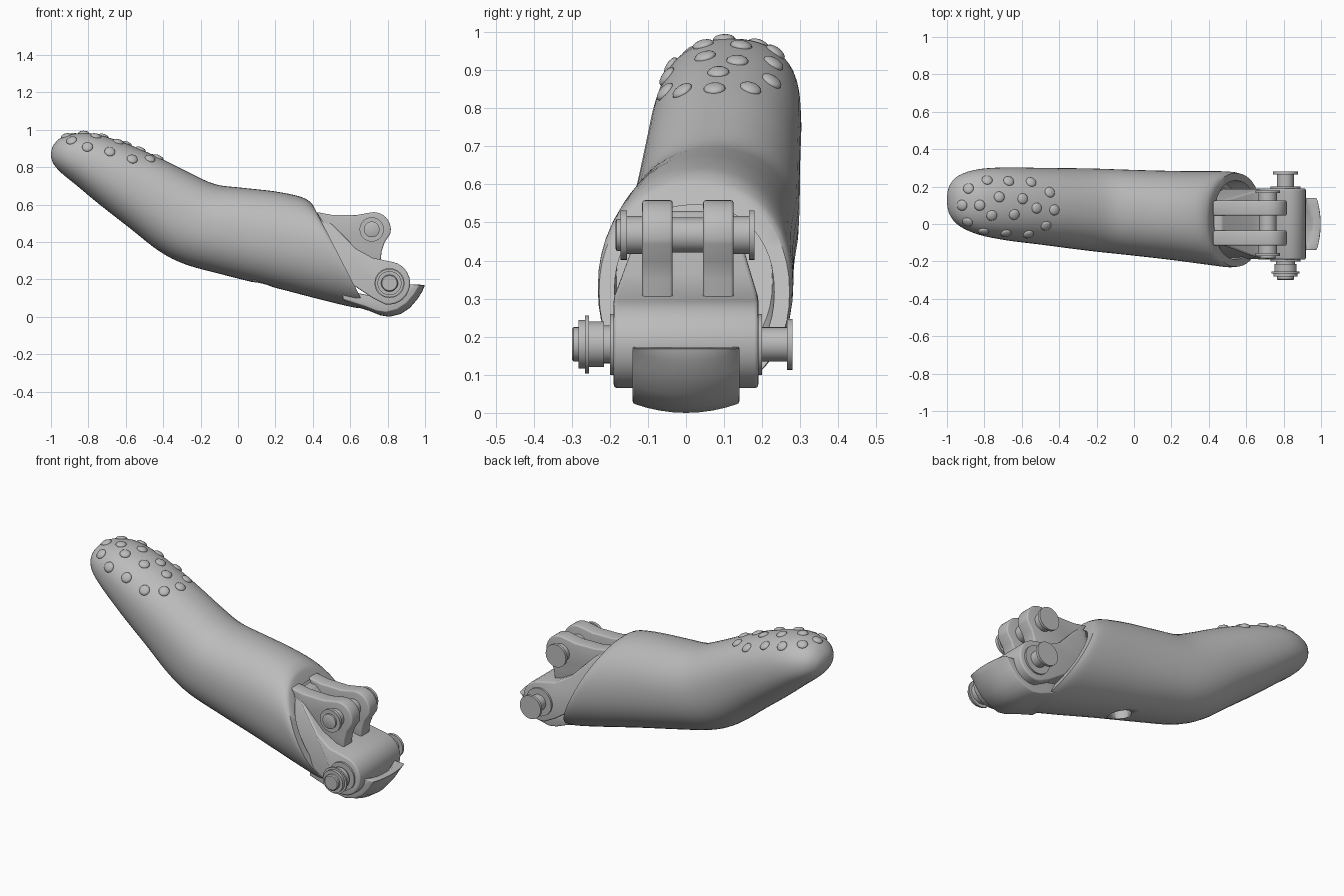
import bpy, bmesh, math
from mathutils import Vector
from mathutils.bvhtree import BVHTree

cube = bpy.data.objects.get("Cube")
if cube:
    bpy.data.objects.remove(cube)

grey = bpy.data.materials.new("plain_grey")
grey.use_nodes = True
COLOUR = (0.5, 0.5, 0.5, 1)
grey.diffuse_color = COLOUR
grey.node_tree.nodes["Principled BSDF"].inputs["Base Color"].default_value = COLOUR


def finish(name, bm, angle=35, bevel=0):
    bmesh.ops.recalc_face_normals(bm, faces=bm.faces[:])
    mesh = bpy.data.meshes.new(name)
    bm.to_mesh(mesh)
    bm.free()
    mesh.materials.append(grey)
    ob = bpy.data.objects.new(name, mesh)
    bpy.context.collection.objects.link(ob)
    bpy.ops.object.select_all(action='DESELECT')
    ob.select_set(True)
    bpy.context.view_layer.objects.active = ob
    if bevel:
        mod = ob.modifiers.new("soft_edges", 'BEVEL')
        mod.width, mod.segments, mod.limit_method = bevel, 3, 'ANGLE'
        mod.angle_limit = math.radians(40)
        bpy.ops.object.modifier_apply(modifier=mod.name)
    bpy.ops.object.shade_smooth_by_angle(angle=math.radians(angle))
    return ob


def loft(bm, rings):
    """Skin closed loops of equal length and cap both ends."""
    loops = [[bm.verts.new(p) for p in ring] for ring in rings]
    n = len(loops[0])
    for a, b in zip(loops, loops[1:]):
        for i in range(n):
            j = (i + 1) % n
            bm.faces.new((a[i], a[j], b[j], b[i]))
    bm.faces.new(loops[0])
    bm.faces.new(loops[-1])


def slab(name, profile, ys, warp=None, bevel=0.01):
    """Side profile swept across y, optionally warped."""
    warp = warp or (lambda x, y, z: (x, y, z))
    bm = bmesh.new()
    loft(bm, [[warp(x, y, z) for x, z in profile] for y in ys])
    return finish(name, bm, bevel=bevel)


def turned(name, cx, cz, steps, segs=32):
    """Turned pin along y from (y, radius) steps."""
    bm = bmesh.new()
    loft(bm, [[(cx + r * math.cos(k * math.tau / segs), y,
                cz + r * math.sin(k * math.tau / segs)) for k in range(segs)]
              for y, r in steps])
    return finish(name, bm)


def arc(cx, cz, r, start, end, n=14):
    angles = [math.radians(start + (end - start) * k / n) for k in range(n + 1)]
    return [(cx + r * math.cos(a), cz + r * math.sin(a)) for a in angles]


# Finger shell: top x, top z, bottom x, bottom z, half width
STATIONS = [
    (-1.0, .875, -1.0, .855, .02), (-.985, .92, -.985, .815, .08),
    (-.93, .965, -.94, .765, .135), (-.80, .982, -.86, .70, .175),
    (-.62, .935, -.74, .60, .195), (-.42, .85, -.58, .475, .205),
    (-.25, .765, -.42, .35, .215), (-.12, .708, -.28, .28, .222),
    (.02, .69, -.08, .225, .228), (.2, .67, .2, .155, .238),
    (.33, .643, .45, .09, .25), (.385, .615, .62, .05, .256),
    (.405, .59, .685, .045, .25)]


def smooth_stations(rows, sub=4):
    rows = [Vector(r) for r in rows]
    out = []
    for i in range(len(rows) - 1):
        p0, p1 = rows[max(i - 1, 0)], rows[i]
        p2, p3 = rows[i + 1], rows[min(i + 2, len(rows) - 1)]
        for k in range(sub):
            t = k / sub
            out.append(p1 + .5 * t * ((p2 - p0) + t * (
                (2 * p0 - 5 * p1 + 4 * p2 - p3) + t * (3 * (p1 - p2) + p3 - p0))))
    return out + [rows[-1]]


def section(row, scale=1, push=0, segs=48):
    tx, tz, bx, bz, w = row
    mid = Vector(((tx + bx) / 2, 0, (tz + bz) / 2))
    up = Vector(((tx - bx) / 2, 0, (tz - bz) / 2))
    mid.y = .06 - .07 * mid.x
    mid += Vector((-.96, 0, .27)) * push
    ring = []
    for k in range(segs):
        a = k * math.tau / segs
        c, s = (math.copysign(abs(f) ** .92, f) for f in (math.cos(a), math.sin(a)))
        ring.append(mid + up * s * scale + Vector((0, w * c * scale, 0)))
    return ring


rows = smooth_stations(STATIONS)
bm = bmesh.new()
# The last two rings form the rim and the shallow socket
loft(bm, [section(r) for r in rows] +
     [section(rows[-1], .84), section(rows[-1], .82, .1)])
shell = finish("finger_shell", bm)

# Drain hole under the shell
bm = bmesh.new()
bmesh.ops.create_cone(bm, cap_ends=True, segments=32, radius1=.06, radius2=.06, depth=.16)
bmesh.ops.translate(bm, verts=bm.verts[:], vec=(.13, .04, .17))
cutter = finish("hole_cutter", bm)
cutter.hide_render = True
bpy.context.view_layer.objects.active = shell
cut = shell.modifiers.new("hole", 'BOOLEAN')
cut.object, cut.operation, cut.solver = cutter, 'DIFFERENCE', 'EXACT'
bpy.ops.object.modifier_apply(modifier=cut.name)
bpy.data.objects.remove(cutter)

# Grip bumps seated on the fingertip
BUMPS = [(-.92, .10), (-.885, .19), (-.785, .235), (-.67, .23), (-.55, .225), (-.45, .17),
         (-.825, .10), (-.72, .145), (-.595, .135), (-.52, .085), (-.425, .075), (-.76, .045),
         (-.64, .05), (-.47, -.01), (-.89, .01), (-.805, -.04), (-.685, -.05), (-.565, -.055)]
tree = BVHTree.FromPolygons([v.co for v in shell.data.vertices],
                            [p.vertices for p in shell.data.polygons])
bm = bmesh.new()
for x, y in BUMPS:
    hit, normal, _, _ = tree.ray_cast(Vector((x, y, 2)), Vector((0, 0, -1)))
    if hit is None:
        continue
    made = bmesh.ops.create_uvsphere(bm, u_segments=16, v_segments=8, radius=1)["verts"]
    turn = normal.to_track_quat('Z', 'Y')
    for v in made:
        v.co = hit + turn @ Vector((v.co.x * .029, v.co.y * .029, v.co.z * .013))
finish("grip_bumps", bm, angle=60)

# Knuckle link in the socket, narrowing towards its top


def narrow(x, y, z):
    k = 1 - .4 * max(0, min(1, (z - .3) / .23))
    return x, y * k + .02 * (1 - k), z


link = [(.42, .53), (.47, .53), (.63, .365), (.72, .315)]
link += arc(.805, .18, .115, 80, -100) + [(.72, .1), (.45, .28)]
slab("knuckle_link", link, (-.19, .19), narrow)

# Twin lugs that carry the upper pin
lug = [(.42, .56), (.5, .545), (.63, .543)] + arc(.725, .467, .092, 105, -15)
lug += [(.785, .4), (.768, .35), (.76, .28), (.5, .42)]
for side, y in (("right", -.115), ("left", .045)):
    slab(side + "_lug", lug, (y, y + .08), bevel=.008)

# Curved stop under the link


def barrel(x, y, z):
    k = (y / .14) ** 2
    return x - .02 * k, y, z + .025 * k * (z < .165)


stop = [(.58, .07), (.7, .032), (.76, .008), (.81, .0), (.87, .015), (.92, .048),
        (.96, .095), (.985, .135), (1.0, .17), (.96, .172), (.935, .15), (.91, .112),
        (.87, .085), (.8, .075), (.58, .12)]
slab("end_stop", stop, [-.14 + .28 * k / 8 for k in range(9)], barrel, bevel=.008)

# Stepped hinge pins with flanged heads
turned("upper_pin", .715, .467, [
    (-.185, .036), (-.182, .042), (-.172, .042), (-.172, .065), (-.155, .065), (-.155, .05),
    (-.115, .05), (-.115, .046), (.125, .046), (.125, .05), (.165, .05),
    (.165, .065), (.18, .065)])
turned("lower_pin", .81, .18, [
    (-.3, .04), (-.295, .045), (-.282, .045), (-.282, .064), (-.265, .064), (-.265, .076),
    (-.255, .076), (-.255, .06), (-.215, .06), (-.215, .05), (.2, .05),
    (.2, .045), (.265, .045), (.265, .067), (.28, .067)])

# Thin collars where the lower pin leaves the link
for side, y in (("right", -.2), ("left", .185)):
    turned(side + "_collar", .81, .18, [(y, .08), (y + .015, .08)])
